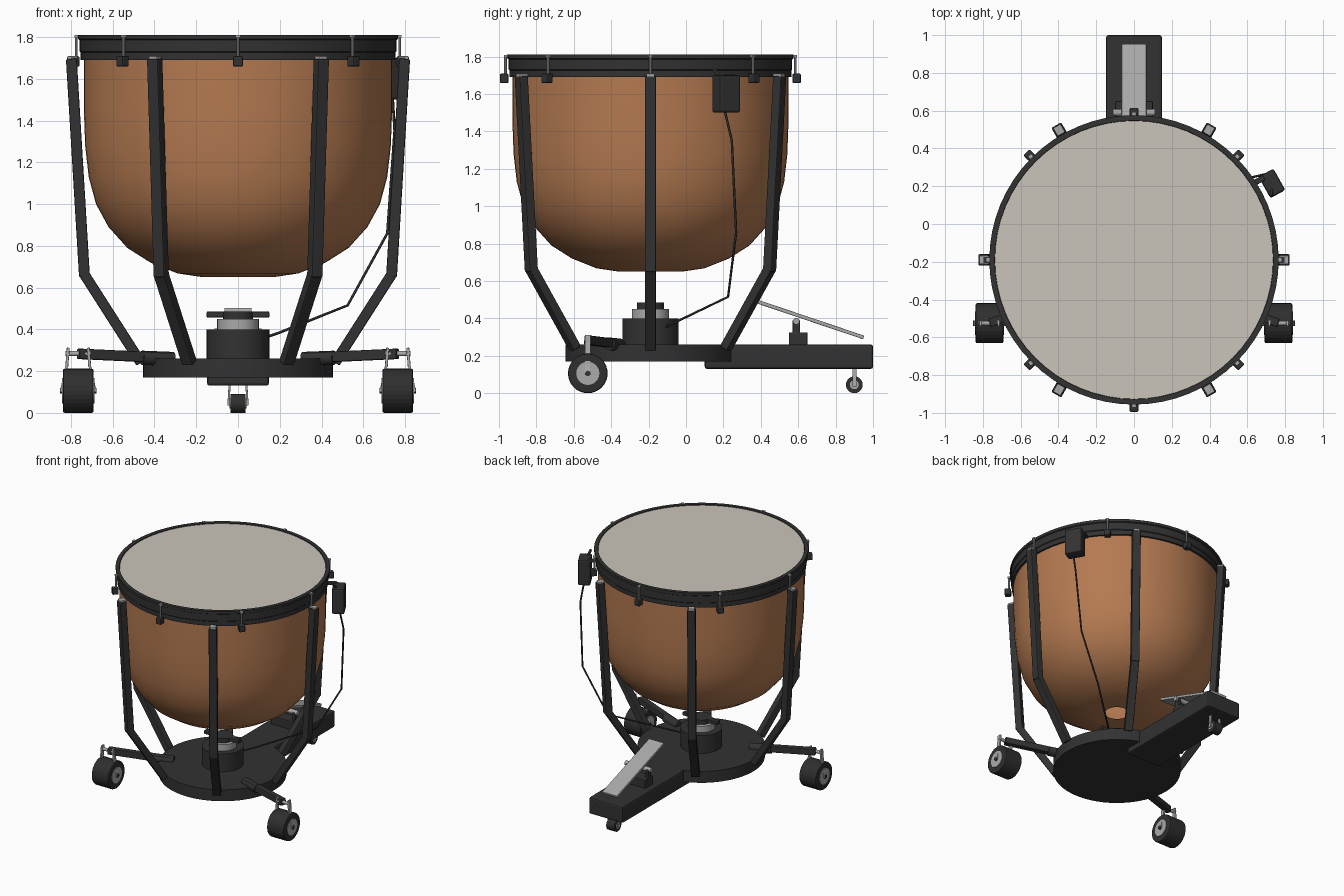
import bpy, bmesh, math
from mathutils import Vector, Matrix

if "Cube" in bpy.data.objects:
    bpy.data.objects.remove(bpy.data.objects["Cube"])

def material(name, r, g, b):
    m = bpy.data.materials.new(name)
    m.diffuse_color = (r, g, b, 1)
    m.use_nodes = True
    m.node_tree.nodes["Principled BSDF"].inputs["Base Color"].default_value = m.diffuse_color
    return m

BLACK = material("black metal", 0.032, 0.032, 0.033)
RUBBER = material("dark rubber", 0.028, 0.028, 0.028)
STEEL = material("steel", 0.40, 0.40, 0.40)
COPPER = material("copper", 0.46, 0.195, 0.082)
SKIN = material("drum skin", 0.60, 0.56, 0.49)

CY = -0.19                      # drum axis in y
Z = Vector((0, 0, 1))

def finish(name, bm, mat, bevel=0, angle=35):
    bmesh.ops.recalc_face_normals(bm, faces=bm.faces)
    me = bpy.data.meshes.new(name)
    bm.to_mesh(me)
    bm.free()
    ob = bpy.data.objects.new(name, me)
    bpy.context.collection.objects.link(ob)
    me.materials.append(mat)
    bpy.ops.object.select_all(action='DESELECT')
    ob.select_set(True)
    bpy.context.view_layer.objects.active = ob
    if bevel:
        b = ob.modifiers.new("bevel", 'BEVEL')
        b.width, b.segments, b.limit_method = bevel, 2, 'ANGLE'
    else:
        bpy.ops.object.shade_smooth_by_angle(angle=math.radians(angle))
    return ob

def box(name, centre, size, mat, bevel=0.006, turn=0):
    bm = bmesh.new()
    m = Matrix.Translation(centre) @ Matrix.Rotation(turn, 4, 'Z') @ Matrix.Diagonal((*size, 1))
    bmesh.ops.create_cube(bm, size=1, matrix=m)
    return finish(name, bm, mat, bevel)

def beam(name, a, b, width, depth, side, mat, bevel=0.006):
    """Box from a to b, 'width' measured along the side direction."""
    a, b = Vector(a), Vector(b)
    d = (b - a).normalized()
    s = Vector(side)
    s = (s - d * s.dot(d)).normalized()
    n = d.cross(s)
    m = Matrix((s * width, n * depth, d * (b - a).length)).transposed().to_4x4()
    m.translation = (a + b) / 2
    bm = bmesh.new()
    bmesh.ops.create_cube(bm, size=1, matrix=m)
    return finish(name, bm, mat, bevel)

def rod(name, a, b, r, mat, sides=16, bevel=0):
    a, b = Vector(a), Vector(b)
    m = Matrix.Translation((a + b) / 2) @ (b - a).to_track_quat('Z', 'Y').to_matrix().to_4x4()
    bm = bmesh.new()
    bmesh.ops.create_cone(bm, cap_ends=True, segments=sides, radius1=r, radius2=r,
                          depth=(b - a).length, matrix=m)
    return finish(name, bm, mat, bevel)

def lathe(name, profile, mat, sides=64, angle=35):
    """Spin (radius, z) points round the drum axis."""
    bm = bmesh.new()
    vs = [bm.verts.new((r, CY, z)) for r, z in profile]
    es = [bm.edges.new(p) for p in zip(vs, vs[1:])]
    bmesh.ops.spin(bm, geom=vs + es, cent=(0, CY, 0), axis=Z, angle=math.tau, steps=sides)
    bmesh.ops.remove_doubles(bm, verts=bm.verts, dist=0.0003)
    return finish(name, bm, mat, angle=angle)

def polar(deg, r, z):
    t = math.radians(deg)
    return Vector((r * math.cos(t), CY + r * math.sin(t), z))

# Kettle with a vent hole in the bottom
lathe("kettle", [(0.738, 1.72), (0.738, 1.45), (0.732, 1.28), (0.715, 1.13), (0.68, 1.0),
                 (0.62, 0.89), (0.53, 0.79), (0.42, 0.72), (0.29, 0.668), (0.17, 0.65),
                 (0.085, 0.65)], COPPER, angle=40)

# Hoop and playing skin
lathe("hoop", [(0.735, 1.69), (0.753, 1.69), (0.753, 1.725), (0.758, 1.73), (0.758, 1.785),
               (0.766, 1.79), (0.766, 1.81), (0.738, 1.81), (0.735, 1.80), (0.735, 1.69)], BLACK)
rod("skin", (0, CY, 1.795), (0, CY, 1.804), 0.737, SKIN, 64)

# Tuning lugs, rods and hooks
for i in range(8):
    d = i * 45
    t = math.radians(d)
    box("lug", polar(d, 0.782, 1.683), (0.046, 0.046, 0.05), BLACK, 0.007, t)
    rod("tension_rod", polar(d, 0.775, 1.70), polar(d, 0.775, 1.805), 0.007, STEEL, 10)
    box("rod_hook", polar(d, 0.771, 1.803), (0.024, 0.024, 0.012), STEEL, 0.002, t)

# Six bent struts with steel caps
for i in range(6):
    d = i * 60
    t = math.radians(d)
    side = (-math.sin(t), math.cos(t), 0)
    beam("upper_strut", polar(d, 0.798, 1.695), polar(d, 0.735, 0.65), 0.06, 0.052, side, BLACK)
    beam("lower_strut", polar(d, 0.737, 0.665), polar(d, 0.465, 0.24), 0.06, 0.05, side, BLACK)
    box("strut_cap", polar(d, 0.793, 1.699), (0.05, 0.045, 0.018), STEEL, 0.004, t)

# Base disc and central hub
rod("base_disc", (0, CY, 0.17), (0, CY, 0.26), 0.455, BLACK, 64)
rod("hub", (0, CY, 0.25), (0, CY, 0.40), 0.15, BLACK, 40)
rod("hub_collar", (0, CY, 0.40), (0, CY, 0.45), 0.10, STEEL, 32)
rod("hub_cap", (0, CY, 0.45), (0, CY, 0.485), 0.073, BLACK, 32)
box("hub_crossbar", (0, CY, 0.471), (0.30, 0.04, 0.028), BLACK, 0.004)

# Pedal housing, pedal and pivot
box("pedal_housing", (0, 0.55, 0.195), (0.296, 0.90, 0.13), BLACK, 0.012)
beam("pedal", (0, 0.365, 0.495), (0, 0.95, 0.298), 0.13, 0.02, (1, 0, 0), STEEL, 0.004)
box("pivot_block", (0, 0.60, 0.29), (0.20, 0.10, 0.07), BLACK)
for s in (-1, 1):
    box("pivot_post", (s * 0.085, 0.59, 0.345), (0.025, 0.04, 0.09), BLACK, 0.004)
rod("pivot_axle", (-0.112, 0.59, 0.385), (0.112, 0.59, 0.385), 0.018, STEEL, 16)

# Small rear caster
rod("rear_wheel", (-0.035, 0.90, 0.045), (0.035, 0.90, 0.045), 0.045, RUBBER, 24)
rod("rear_wheel_hub", (-0.04, 0.90, 0.045), (0.04, 0.90, 0.045), 0.024, STEEL, 16)
for s in (-1, 1):
    beam("rear_fork", (s * 0.046, 0.90, 0.035), (s * 0.04, 0.90, 0.14), 0.01, 0.022, (1, 0, 0), STEEL, 0.002)

# Front outrigger arms with large casters
for s in (-1, 1):
    x, y, z = 0.765, -0.525, 0.106
    beam("outrigger_arm", (s * 0.32, -0.36, 0.262), (s * x, y, 0.283), 0.05, 0.045, Z, BLACK)
    rod("arm_socket", (s * 0.31, -0.355, 0.258), (s * 0.46, -0.41, 0.264), 0.034, BLACK, 20)
    rod("wheel", (s * x - 0.073, y, z), (s * x + 0.073, y, z), 0.106, RUBBER, 32, 0.008)
    rod("wheel_hub", (s * x - 0.077, y, z), (s * x + 0.077, y, z), 0.062, STEEL, 24)
    rod("wheel_axle", (s * x - 0.088, y, z), (s * x + 0.088, y, z), 0.014, BLACK, 12)
    rod("fork_bolt", (s * x - 0.06, y, 0.284), (s * x + 0.06, y, 0.284), 0.012, STEEL, 12)
    for k in (-1, 1):
        beam("fork_top", (s * x + k * 0.048, y, 0.312), (s * x + k * 0.055, y, 0.22),
             0.014, 0.03, (1, 0, 0), STEEL, 0.003)
        beam("fork_side", (s * x + k * 0.055, y, 0.228), (s * x + k * 0.082, y, 0.10),
             0.012, 0.03, (1, 0, 0), STEEL, 0.003)

# Tuning gauge on its bracket
g = math.radians(29)
box("gauge", polar(29, 0.835, 1.60), (0.09, 0.13, 0.20), BLACK, 0.012, g)
box("gauge_bracket", polar(32.5, 0.775, 1.695), (0.08, 0.03, 0.02), BLACK, 0.004, g)
beam("gauge_pointer", polar(27, 0.82, 1.69), polar(25, 0.80, 1.735), 0.015, 0.015, (1, 0, 0), BLACK, 0.003)

# Cable from gauge to hub
cu = bpy.data.curves.new("cable", 'CURVE')
cu.dimensions = '3D'
cu.bevel_depth, cu.bevel_resolution = 0.0065, 2
pts = [(0.74, 0.205, 1.52), (0.75, 0.245, 1.35), (0.715, 0.268, 0.86),
       (0.525, 0.225, 0.515), (0.20, -0.045, 0.385), (0.10, -0.12, 0.35)]
sp = cu.splines.new('POLY')
sp.points.add(len(pts) - 1)
for p, c in zip(sp.points, pts):
    p.co = (*c, 1)
cable = bpy.data.objects.new("cable", cu)
cu.materials.append(RUBBER)
bpy.context.collection.objects.link(cable)
